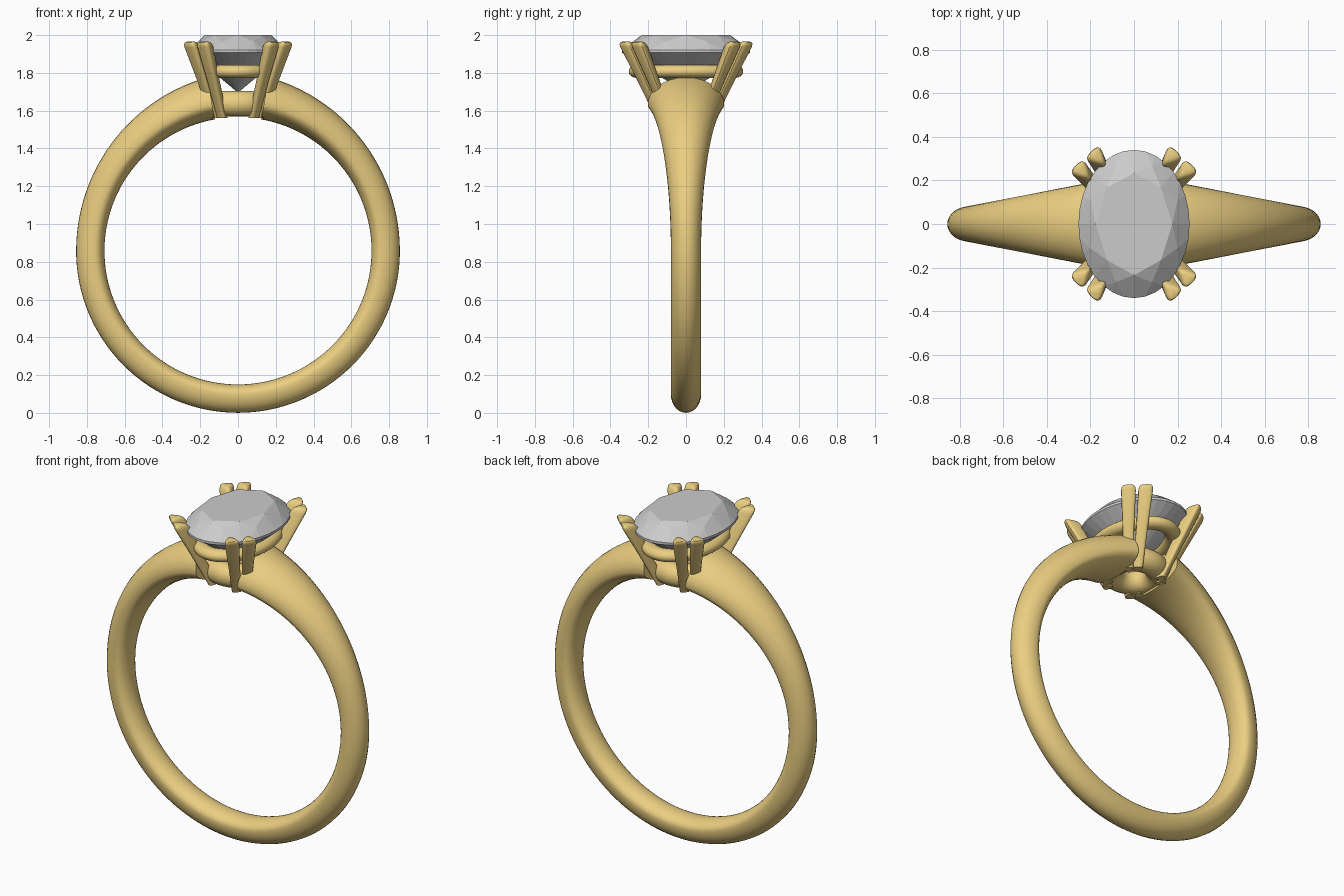
import bpy, bmesh
from math import sin, cos, pi, radians
from mathutils import Vector

if "Cube" in bpy.data.objects:
    bpy.data.objects.remove(bpy.data.objects["Cube"])

gold = bpy.data.materials.new("gold")
gold.diffuse_color = (0.83, 0.62, 0.22, 1)
gold.use_nodes = True
gold.node_tree.nodes["Principled BSDF"].inputs["Base Color"].default_value = gold.diffuse_color


def finish(name, bm, mat=None, smooth=True):
    bmesh.ops.recalc_face_normals(bm, faces=bm.faces)
    me = bpy.data.meshes.new(name)
    bm.to_mesh(me)
    bm.free()
    ob = bpy.data.objects.new(name, me)
    bpy.context.collection.objects.link(ob)
    if mat:
        me.materials.append(mat)
    if smooth:
        bpy.ops.object.select_all(action='DESELECT')
        ob.select_set(True)
        bpy.context.view_layer.objects.active = ob
        bpy.ops.object.shade_smooth_by_angle(angle=radians(40))
    return ob


def loft(name, sections, closed=False):
    """Skin a list of closed cross-sections; cap the ends or close the loop."""
    bm = bmesh.new()
    rings = [[bm.verts.new(p) for p in s] for s in sections]
    n = len(rings[0])
    pairs = list(zip(rings, rings[1:]))
    if closed:
        pairs.append((rings[-1], rings[0]))
    for a, b in pairs:
        for i in range(n):
            j = (i + 1) % n
            bm.faces.new((a[i], a[j], b[j], b[i]))
    if not closed:
        bm.faces.new(rings[0])
        bm.faces.new(rings[-1])
    return finish(name, bm, gold)


# Shank: open band, wider and thicker toward the shoulders
RI, CZ, K = 0.707, 0.8575, 0.35


def shank_section(th, n=28):
    x = 0.78 * abs(sin(th))
    w = 0.08 + (max(0, 0.78 - x) * 0.19 if cos(th) > 0 else 0)
    t = 0.15 + 0.075 * (w - 0.08) / 0.12
    pts = []
    for i in range(n):
        a = 2 * pi * i / n
        s = sin(a)
        r = RI + K * t + (1 - K if s > 0 else K) * t * s
        pts.append((r * sin(th), w * cos(a), CZ + r * cos(th)))
    return pts


start, N = radians(10), 120
loft("shank", [shank_section(start + (2 * pi - 2 * start) * i / N) for i in range(N + 1)])


# Oval rings of the setting
def oval_ring(name, mx, my, z, tr, tz, n=64, m=20):
    loft(name, [[((mx + tr * cos(b)) * cos(a), (my + tr * cos(b)) * sin(a), z + tz * sin(b))
                 for b in (2 * pi * j / m for j in range(m))]
                for a in (2 * pi * i / n for i in range(n))], closed=True)


oval_ring("base_ring", 0.13, 0.125, 1.637, 0.068, 0.068)
oval_ring("gallery_ring", 0.17, 0.258, 1.808, 0.045, 0.035)


# Prongs: four pairs, rounded-triangle section with the point toward the stone
def prong(name, foot, tip, sx, sy):
    out = Vector((1, 1, 0)).normalized()
    side = Vector((-1, 1, 0)).normalized()
    f, t = Vector(foot), Vector(tip)
    secs = []
    for u, r in ((0, 0.028), (0.5, 0.034), (0.93, 0.043), (0.97, 0.040), (0.99, 0.033), (1, 0.022)):
        c = f.lerp(t, u)
        ring = []
        for i in range(20):
            a = 2 * pi * i / 20
            v = c + out * r * (cos(a) - 0.15 * cos(2 * a)) + side * r * (sin(a) + 0.2 * sin(2 * a)) * 0.88
            ring.append((v.x * sx, v.y * sy, v.z))
        secs.append(ring)
    loft(name, secs)


for sx in (-1, 1):
    for sy in (-1, 1):
        tag = ("right" if sx > 0 else "left") + ("_back" if sy > 0 else "_front")
        prong("prong_end_" + tag, (0.08, 0.13, 1.56), (0.175, 0.315, 1.965), sx, sy)
        prong("prong_side_" + tag, (0.115, 0.09, 1.56), (0.247, 0.25, 1.965), sx, sy)

# Oval brilliant-cut stone: hull of facet corner rings
bm = bmesh.new()
for count, offset, r, z in ((8, 0, 0.69, 2.0), (8, 0.5, 0.85, 1.966), (32, 0, 1, 1.922),
                            (32, 0, 1, 1.908), (8, 0.5, 0.45, 1.795), (1, 0, 0, 1.695)):
    for i in range(count):
        a = 2 * pi * (i + offset) / count
        bm.verts.new((0.255 * r * cos(a), 0.34 * r * sin(a), z))
bmesh.ops.convex_hull(bm, input=bm.verts)
finish("stone", bm, smooth=False)
